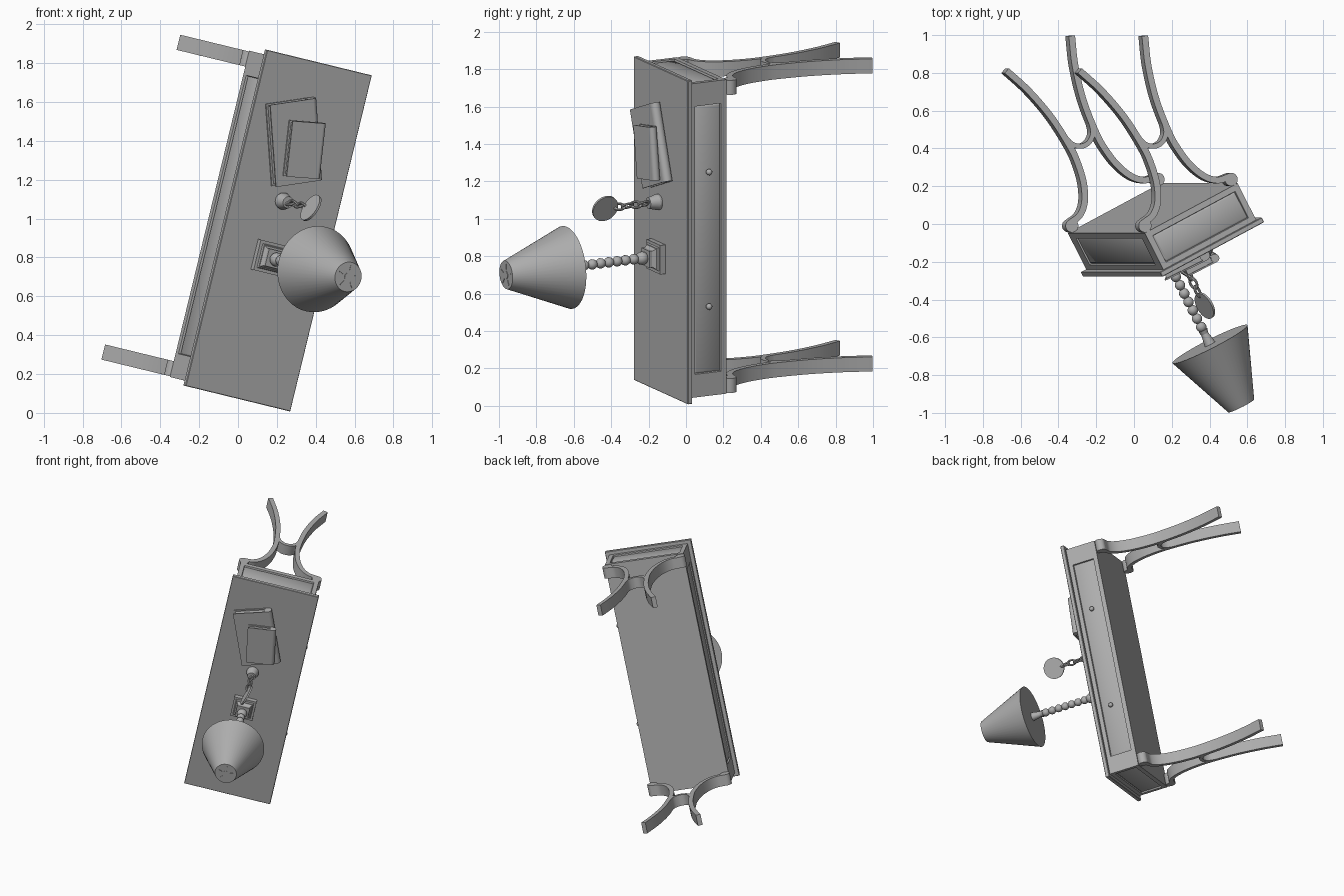
import bpy, bmesh, math
from mathutils import Matrix, Vector

cube = bpy.data.objects.get("Cube")
if cube:
    bpy.data.objects.remove(cube)

# Single plain colour
grey = bpy.data.materials.new("plain grey")
grey.use_nodes = True
colour = (0.42, 0.42, 0.42, 1)
grey.diffuse_color = colour
grey.node_tree.nodes["Principled BSDF"].inputs["Base Color"].default_value = colour

# The whole table is tipped: x runs along it, y to its back, z up from the top
along = Vector((0.236, 0, 0.972)).normalized()
front = Vector((0.862, 0.463, -0.21)).normalized()
up = front.cross(along).normalized()
pose = Matrix((along, -front, up)).transposed().to_4x4()
pose.translation = (0.21, -0.135, 0.9375)
made = []


def finish(name, bm, place=Matrix()):
    bmesh.ops.recalc_face_normals(bm, faces=bm.faces)
    bm.transform(pose @ place)
    mesh = bpy.data.meshes.new(name)
    bm.to_mesh(mesh)
    bm.free()
    mesh.materials.append(grey)
    ob = bpy.data.objects.new(name, mesh)
    bpy.context.collection.objects.link(ob)
    made.append(ob)
    return ob


def box(bm, size, centre):
    m = Matrix.Translation(centre) @ Matrix.Diagonal((*size, 1))
    return bmesh.ops.create_cube(bm, size=1, matrix=m)["verts"]


def frustum(bm, z0, z1, r0, r1, seg=24, turn=0):
    m = Matrix.Translation((0, 0, (z0 + z1) / 2)) @ Matrix.Rotation(turn, 4, "Z")
    bmesh.ops.create_cone(bm, cap_ends=True, segments=seg, radius1=r0,
                          radius2=r1, depth=z1 - z0, matrix=m)


def ball(bm, centre, r):
    bmesh.ops.create_uvsphere(bm, u_segments=16, v_segments=10, radius=r,
                              matrix=Matrix.Translation(centre))


def smooth_path(pts, steps=8):
    # Catmull-Rom through the points
    p = [Vector(q) for q in pts]
    p = [2 * p[0] - p[1]] + p + [2 * p[-1] - p[-2]]
    out = []
    for a, b, c, d in zip(p, p[1:], p[2:], p[3:]):
        for i in range(steps):
            t = i / steps
            out.append(0.5 * (2 * b + (c - a) * t + (2 * a - 5 * b + 4 * c - d) * t * t
                              + (3 * b - a - 3 * c + d) * t ** 3))
    return out + [p[-2]]


def ribbon(bm, pts, thick, x0, x1):
    # Band of even thickness following a path in the y-z plane
    path = smooth_path(pts)
    rings = []
    for i, p in enumerate(path):
        t = (path[min(i + 1, len(path) - 1)] - path[max(i - 1, 0)]).normalized()
        n = Vector((-t.y, t.x)) * thick / 2
        rings.append([bm.verts.new((x, *q)) for x, q in
                      ((x0, p + n), (x1, p + n), (x1, p - n), (x0, p - n))])
    for a, b in zip(rings, rings[1:]):
        for k in range(4):
            bm.faces.new((a[k], a[k - 1], b[k - 1], b[k]))
    bm.faces.new(rings[0])
    bm.faces.new(rings[-1])


# Table top
bm = bmesh.new()
box(bm, (1.78, 0.626, 0.028), (0, 0, -0.014))
bmesh.ops.bevel(bm, geom=bm.edges[:], offset=0.003, segments=1, affect="EDGES")
finish("table_top", bm)

# Body with a recessed panel on each side
bm = bmesh.new()
box(bm, (1.728, 0.57, 0.222), (0, 0, -0.136))
bm.normal_update()
for face in [f for f in bm.faces if abs(f.normal.z) < 0.5]:
    long_side = abs(face.normal.y) > 0.5
    bmesh.ops.inset_individual(bm, faces=[face], thickness=0.045)
    if long_side:
        for v in face.verts:
            v.co.x -= math.copysign(0.095, v.co.x)
    bmesh.ops.inset_individual(bm, faces=[face], thickness=0.004, depth=-0.012)
    bmesh.ops.inset_individual(bm, faces=[face], thickness=0.013, depth=0.006)
finish("body", bm)

# Drawer knobs
for side, label in ((-1, "right"), (1, "left")):
    bm = bmesh.new()
    frustum(bm, 0, 0.02, 0.009, 0.009, 12)
    ball(bm, (0, 0, 0.02), 0.017)
    finish("drawer_knob_" + label, bm, Matrix.Translation((side * 0.37, -0.279, -0.136))
           @ Matrix.Rotation(math.pi / 2, 4, "X"))

# Curved legs: scroll at the top, waist, splayed foot, and an arch between
leg = [(0.262, -0.298), (0.2, -0.31), (0.145, -0.36), (0.104, -0.45), (0.083, -0.56),
       (0.08, -0.66), (0.098, -0.84), (0.142, -1.02), (0.2, -1.172)]
arch = [(-0.085, -0.74), (-0.068, -0.67), (-0.035, -0.635), (0, -0.625),
        (0.035, -0.635), (0.068, -0.67), (0.085, -0.74)]
for end, label in ((-1, "right"), (1, "left")):
    x0, x1 = end * 0.78, end * 0.86
    for s, pos in ((-1, "front"), (1, "back")):
        bm = bmesh.new()
        ribbon(bm, [(s * y, z) for y, z in leg], 0.034, x0, x1)
        finish(pos + "_leg_" + label, bm)
        bm = bmesh.new()
        frustum(bm, -0.04, 0.04, 0.035, 0.035, 20)
        finish(pos + "_scroll_" + label, bm, Matrix.Translation((end * 0.82, s * 0.265, -0.28))
               @ Matrix.Rotation(math.pi / 2, 4, "Y"))
    bm = bmesh.new()
    ribbon(bm, arch, 0.026, x0, x1)
    finish("leg_arch_" + label, bm)

# Lamp: stepped square base, beaded stem, tapered shade
lamp = Matrix.Translation((-0.147, 0.025, 0))
quarter, diag = math.pi / 4, math.sqrt(2)
bm = bmesh.new()
for z0, z1, a, b in ((0, 0.032, 0.08, 0.08), (0.032, 0.042, 0.064, 0.06),
                     (0.042, 0.065, 0.056, 0.042), (0.065, 0.08, 0.046, 0.046)):
    frustum(bm, z0, z1, a * diag, b * diag, 4, quarter)
finish("lamp_base", bm, lamp)

bm = bmesh.new()
ball(bm, (0, 0, 0.1), 0.036)
for i in range(7):
    ball(bm, (0, 0, 0.15 + i * 0.05), 0.028)
frustum(bm, 0.08, 0.5, 0.012, 0.012, 12)
frustum(bm, 0.47, 0.49, 0.026, 0.02, 16)
frustum(bm, 0.49, 0.556, 0.02, 0.032, 16)
finish("lamp_stem", bm, lamp)

bm = bmesh.new()
frustum(bm, 0.552, 0.92, 0.223, 0.077, 48)
finish("lamp_shade", bm, lamp)

# Thin fitting on the shade's cap
bm = bmesh.new()
frustum(bm, 0.919, 0.923, 0.022, 0.022, 16)
for i in range(5):
    spoke = box(bm, (0.03, 0.005, 0.004), (0.045, 0, 0.921))
    bmesh.ops.rotate(bm, verts=spoke, matrix=Matrix.Rotation(i * math.tau / 5, 3, "Z"))
finish("shade_fitting", bm, lamp)


# Books with covers, inset pages and a rounded spine
def book(name, length, width, thick, x, y, z, degrees):
    place = Matrix.Translation((x, y, z)) @ Matrix.Rotation(math.radians(degrees), 4, "Z")
    r = thick / 2
    bm = bmesh.new()
    for h in (0.004, thick - 0.004):
        box(bm, (length, width - r, 0.008), (0, r / 2, h))
    m = (Matrix.Translation((0, r - width / 2, r)) @ Matrix.Rotation(math.pi / 2, 4, "Y"))
    bmesh.ops.create_cone(bm, cap_ends=True, segments=20, radius1=r, radius2=r,
                          depth=length, matrix=m)
    finish(name + "_cover", bm, place)
    bm = bmesh.new()
    box(bm, (length - 0.02, width - r - 0.01, thick - 0.014), (0, r / 2 - 0.005, r))
    finish(name + "_pages", bm, place)


book("large_book", 0.428, 0.276, 0.056, 0.463, 0.047, 0, 19.8)
book("small_book", 0.288, 0.2, 0.045, 0.437, 0.004, 0.056, 8.3)

# Ornament: small pedestal, standing chain links, upright disc
stand = Matrix.Translation((0.153, 0.02, 0))
bm = bmesh.new()
frustum(bm, 0, 0.012, 0.042, 0.044)
frustum(bm, 0.012, 0.065, 0.044, 0.03)
finish("ornament_base", bm, stand)

for i in range(4):
    bm = bmesh.new()
    ring = bmesh.ops.create_circle(bm, segments=8, radius=0.007,
                                   matrix=Matrix.Translation((0.019, 0, 0))
                                   @ Matrix.Rotation(math.pi / 2, 4, "X"))
    bmesh.ops.spin(bm, geom=bm.verts[:] + bm.edges[:], cent=(0, 0, 0), axis=(0, 0, 1),
                   angle=math.tau, steps=20, use_merge=True)
    bmesh.ops.remove_doubles(bm, verts=bm.verts, dist=0.0005)
    bmesh.ops.scale(bm, vec=(1.5, 1, 1), verts=bm.verts)
    turn = Matrix.Rotation(quarter + i * math.pi / 2, 4, "Z")
    finish("chain_link_" + str(i + 1), bm, stand @ Matrix.Translation((0, 0, 0.09 + i * 0.05))
           @ turn @ Matrix.Rotation(math.pi / 2, 4, "Y"))

bm = bmesh.new()
frustum(bm, -0.006, 0.006, 0.075, 0.075, 32)
facing = Vector((-0.31, -0.95, 0)).to_track_quat("Z", "Y").to_matrix().to_4x4()
finish("ornament_disc", bm, stand @ Matrix.Translation((0, 0, 0.325)) @ facing)

# Smooth the round parts, keep hard edges
bpy.ops.object.select_all(action="DESELECT")
for ob in made:
    ob.select_set(True)
bpy.context.view_layer.objects.active = made[0]
bpy.ops.object.shade_smooth_by_angle(angle=math.radians(35))
